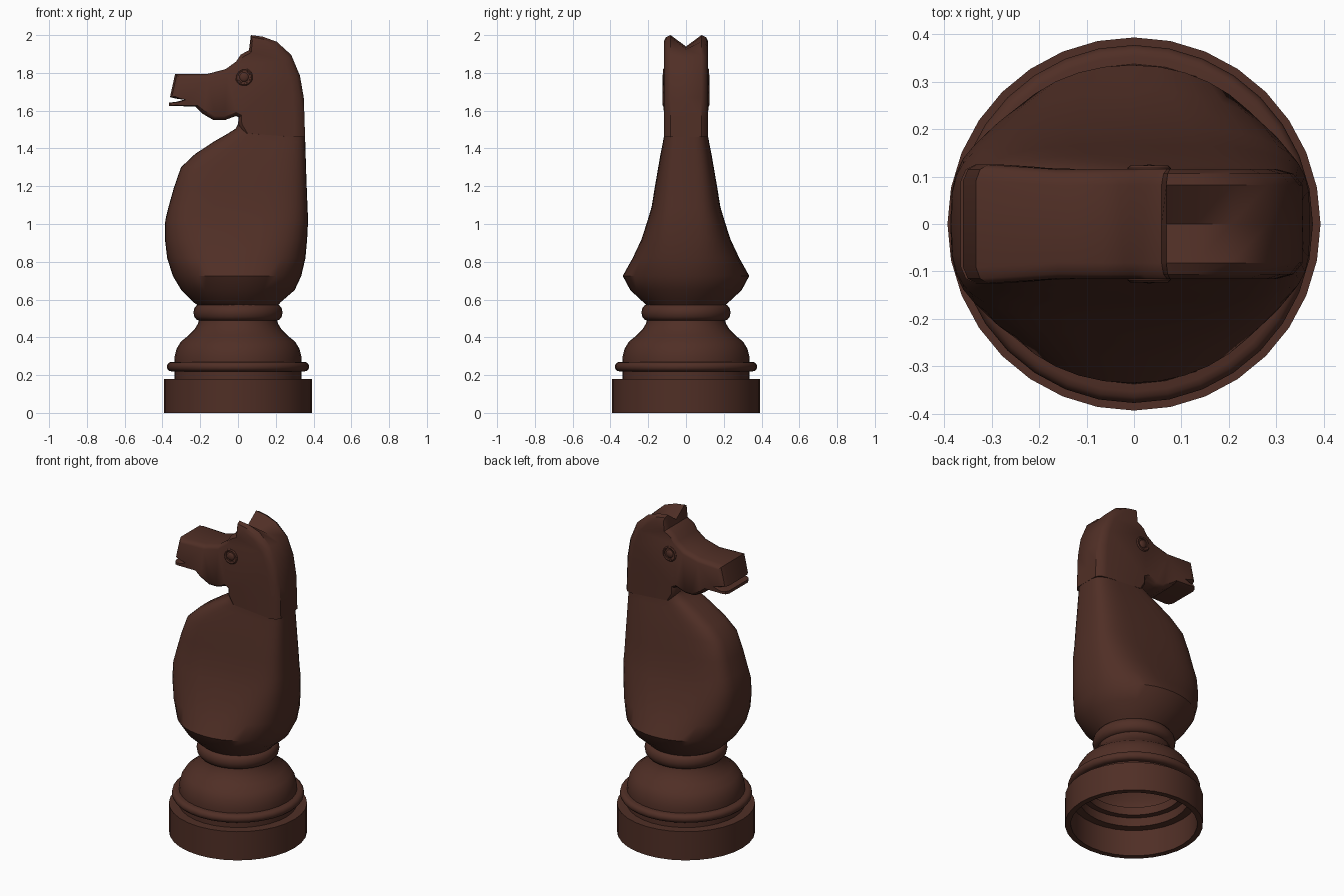
import bpy, bmesh, math
from mathutils import Vector

if "Cube" in bpy.data.objects:
    bpy.data.objects.remove(bpy.data.objects["Cube"])

wood = bpy.data.materials.new("dark brown wood")
wood.diffuse_color = (0.08, 0.028, 0.019, 1)
wood.use_nodes = True
wood.node_tree.nodes["Principled BSDF"].inputs["Base Color"].default_value = wood.diffuse_color


def finish(name, bm, angle=35):
    bmesh.ops.recalc_face_normals(bm, faces=bm.faces)
    me = bpy.data.meshes.new(name)
    bm.to_mesh(me)
    bm.free()
    me.materials.append(wood)
    ob = bpy.data.objects.new(name, me)
    bpy.context.collection.objects.link(ob)
    bpy.ops.object.select_all(action='DESELECT')
    ob.select_set(True)
    bpy.context.view_layer.objects.active = ob
    bpy.ops.object.shade_smooth_by_angle(angle=math.radians(angle))
    return ob


def loft(bm, rings, wrap=False):
    """Skin quads between closed loops of equal length."""
    loops = [[bm.verts.new(p) for p in r] for r in rings]
    pairs = list(zip(loops, loops[1:]))
    if wrap:
        pairs.append((loops[-1], loops[0]))
    for a, b in pairs:
        n = len(a)
        for i in range(n):
            j = (i + 1) % n
            bm.faces.new((a[i], a[j], b[j], b[i]))
    return loops


def lathe(name, profile, segs=32):
    """Closed (r, z) profile turned around z."""
    bm = bmesh.new()
    loft(bm, [[(r * math.cos(k * math.tau / segs), r * math.sin(k * math.tau / segs), z)
               for k in range(segs)] for r, z in profile], wrap=True)
    return finish(name, bm)


def bead(r, z0, z1, bulge):
    """Half-round ring profile standing out from an inner radius."""
    zc, h = (z0 + z1) / 2, (z1 - z0) / 2
    arc = [(r - bulge + bulge * math.cos(a), zc + h * math.sin(a))
           for a in [math.radians(d) for d in range(-90, 91, 30)]]
    return [(r - 0.1, z0)] + arc + [(r - 0.1, z1)]


# turned base, hollow underneath
lathe("base_foot", [(0.393, 0), (0.393, 0.18), (0.33, 0.18), (0.33, 0.165), (0.36, 0.165), (0.36, 0)])
lathe("pedestal", [(0.337, 0.165), (0.337, 0.27), (0.335, 0.30), (0.325, 0.34), (0.302, 0.378),
                   (0.262, 0.41), (0.232, 0.44), (0.213, 0.47), (0.203, 0.50), (0.203, 0.56),
                   (0.001, 0.56), (0.001, 0.47), (0.18, 0.47), (0.24, 0.39), (0.30, 0.33),
                   (0.312, 0.27), (0.312, 0.165)])
lathe("base_ring", bead(0.377, 0.22, 0.27, 0.024))
lathe("collar_ring", bead(0.236, 0.488, 0.575, 0.032))

# body and neck: (z, x left, x right, half width, squareness)
sections = [(0.555, -0.19, 0.20, 0.19, 2.0), (0.585, -0.235, 0.225, 0.225, 2.0),
            (0.65, -0.30, 0.30, 0.295, 2.0), (0.725, -0.345, 0.335, 0.335, 2.1),
            (0.82, -0.375, 0.357, 0.282, 2.5), (0.92, -0.387, 0.366, 0.235, 3.0),
            (1.02, -0.385, 0.371, 0.203, 3.4), (1.09, -0.368, 0.368, 0.182, 3.6),
            (1.19, -0.340, 0.364, 0.166, 3.8), (1.30, -0.302, 0.360, 0.147, 4.0),
            (1.37, -0.228, 0.358, 0.135, 4.0), (1.435, -0.13, 0.356, 0.122, 4.0),
            (1.475, -0.06, 0.354, 0.115, 4.0), (1.505, -0.012, 0.353, 0.113, 4.0),
            (1.53, 0.0, 0.351, 0.112, 4.0), (1.60, 0.015, 0.34, 0.105, 4.0)]


def power(v, n):
    return math.copysign(abs(v) ** (2 / n), v)


rings = []
for z, xl, xr, w, n in sections:
    cx, a = (xl + xr) / 2, (xr - xl) / 2
    rings.append([(cx + a * power(math.cos(t), n), w * power(math.sin(t), n), z)
                  for t in [k * math.tau / 40 for k in range(40)]])
bm = bmesh.new()
loops = loft(bm, rings)
bm.faces.new(loops[0])
bm.faces.new(loops[-1])
finish("body", bm, 40)

# head outline: x, z, and the inward shift of the rounded side edge
outline = [(-0.333, 1.795, .025, -.022), (-0.16, 1.795, 0, -.022), (-0.065, 1.82, .008, -.02),
           (-0.01, 1.86, .014, -.014), (0.015, 1.897, .012, -.012), (0.058, 1.92, .012, -.012),
           (0.068, 2.0, .008, -.03), (0.13, 1.992, -.006, -.035), (0.205, 1.965, -.02, -.04),
           (0.282, 1.895, -.04, -.03), (0.328, 1.785, -.05, -.015), (0.348, 1.67, -.055, 0),
           (0.352, 1.56, -.055, 0), (0.355, 1.46, -.055, 0), (0.03, 1.48, .02, .0),
           (0.0, 1.53, .02, .0), (0.004, 1.565, .015, .01), (-0.01, 1.572, .0, .018),
           (-0.07, 1.55, 0, .022), (-0.13, 1.55, .008, .022), (-0.19, 1.585, .012, .014),
           (-0.225, 1.622, .012, .005), (-0.365, 1.625, .03, .004), (-0.365, 1.643, .03, 0),
           (-0.33, 1.646, .02, 0), (-0.285, 1.658, .008, 0), (-0.33, 1.664, .02, .002),
           (-0.36, 1.672, .028, .003)]


def half_width(x):
    if x < -0.15:
        return 0.114 + 0.011 * min(1, (-0.15 - x) / 0.12)
    return 0.116


def layer(shift, dy, side):
    return [(x + dx * shift, side * (half_width(x) - dy), z + dz * shift)
            for x, z, dx, dz in outline]


# centre line dips between the ears
dip = {6: 0.06, 7: 0.058, 8: 0.04, 9: 0.01}
centre = [(x, 0, z - dip.get(i, 0)) for i, (x, z, _, _) in enumerate(outline)]
edge = [(1, 0.0), (0.35, 0.01), (0, 0.034)]
layers = [layer(s, d, -1) for s, d in edge] + [centre] + [layer(s, d, 1) for s, d in reversed(edge)]
bm = bmesh.new()
loops = loft(bm, layers)
caps = [bm.faces.new(loops[0]), bm.faces.new(loops[-1])]
bmesh.ops.recalc_face_normals(bm, faces=bm.faces)
bmesh.ops.triangulate(bm, faces=caps)
finish("head", bm, 38)

# eyes: raised rim with a round bead inside, one on each side
for side, label in ((-1, "right"), (1, "left")):
    c = Vector((0.032, side * 0.114, 1.778))
    bm = bmesh.new()
    loft(bm, [[c + Vector((r * math.cos(k * math.tau / 24), side * h, r * math.sin(k * math.tau / 24)))
               for k in range(24)]
              for r, h in ((0.047, -0.01), (0.046, 0.004), (0.040, 0.009), (0.033, 0.006), (0.030, -0.01))],
         wrap=True)
    finish("eye_rim_" + label, bm)
    bm = bmesh.new()
    bmesh.ops.create_uvsphere(bm, u_segments=16, v_segments=10, radius=0.025)
    for v in bm.verts:
        v.co = Vector((v.co.x, v.co.y * 0.45, v.co.z)) + c
    finish("eye_" + label, bm, 60)
